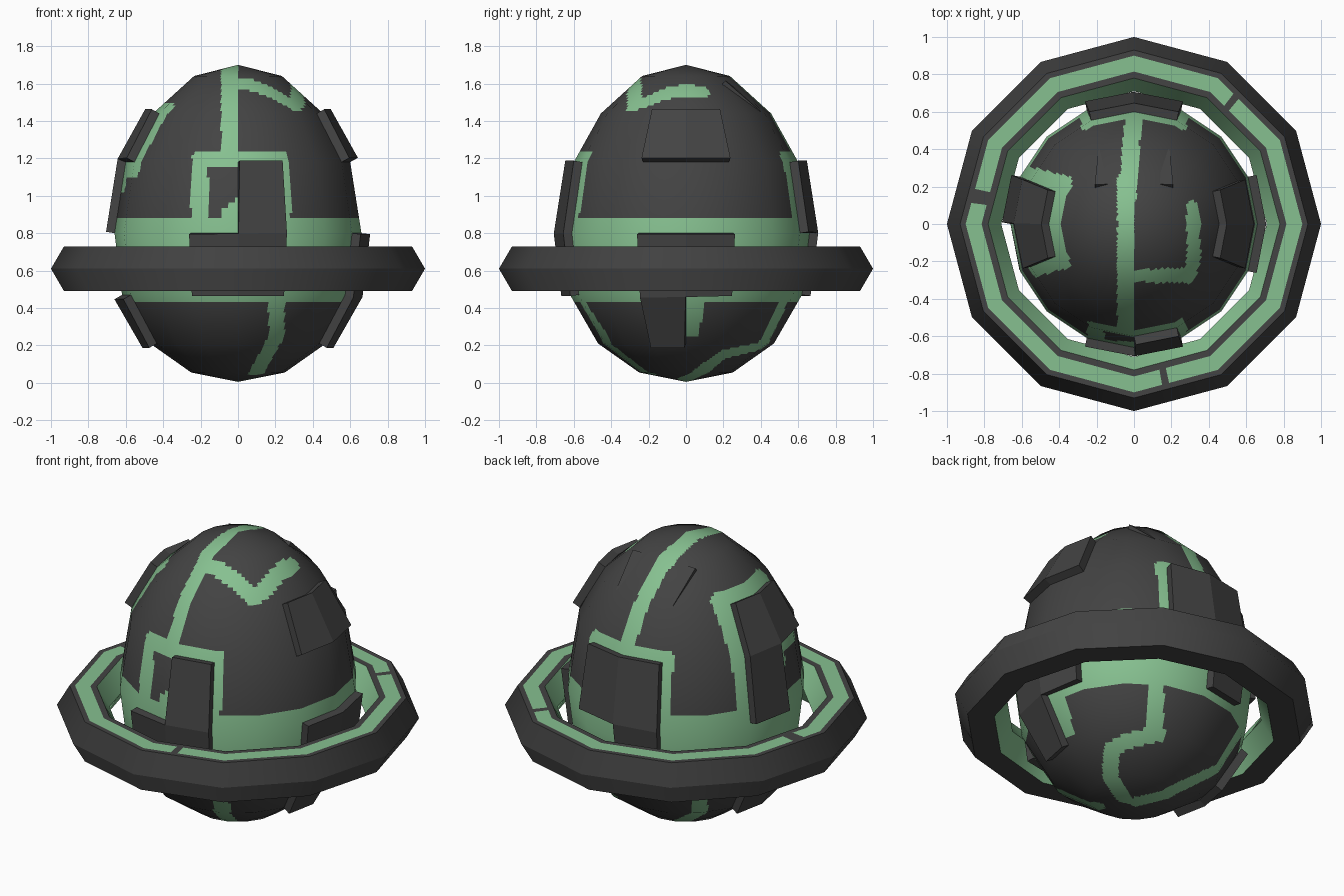
import bpy, bmesh, math
from mathutils import Vector, kdtree

if "Cube" in bpy.data.objects:
    bpy.data.objects.remove(bpy.data.objects["Cube"])


def material(name, rgb):
    m = bpy.data.materials.new(name)
    m.diffuse_color = (*rgb, 1)
    m.use_nodes = True
    m.node_tree.nodes["Principled BSDF"].inputs["Base Color"].default_value = m.diffuse_color
    return m


DARK = material("dark_grey", (0.056, 0.056, 0.056))
GREEN = material("soft_green", (0.24, 0.53, 0.28))

# egg profile: radius, height
EGG = [(0, 0.005), (.25, .055), (.47, .21), (.62, .47), (.66, .80),
       (.60, 1.18), (.455, 1.44), (.235, 1.64), (0, 1.70)]


def egg_radius(z):
    for (r0, z0), (r1, z1) in zip(EGG, EGG[1:]):
        if z <= z1:
            return r0 + (r1 - r0) * max(0, (z - z0) / (z1 - z0))
    return 0


def egg_top(r):
    for (r0, z0), (r1, z1) in zip(EGG[4:], EGG[5:]):
        if r >= r1:
            return z0 + (z1 - z0) * min(1, max(0, (r0 - r) / (r0 - r1)))
    return 1.7


def lathe(name, profile, sides, start, sub_u, sub_v, closed, is_green, normal):
    """Faceted lathe; facets are finely cut so a rule can paint them."""
    def ring_point(i, r, z):
        a = start + math.tau * i / sides
        return Vector((r * math.cos(a), r * math.sin(a), z))
    rows = []
    pairs = list(zip(profile, profile[1:] + profile[:1]))
    for (r0, z0), (r1, z1) in (pairs if closed else pairs[:-1]):
        for k in range(sub_v):
            t = k / sub_v
            rows.append((r0 + (r1 - r0) * t, z0 + (z1 - z0) * t))
    if not closed:
        rows.append(profile[-1])
    bm = bmesh.new()
    n = sides * sub_u
    grid = []
    for r, z in rows:
        grid.append([bm.verts.new(ring_point(i // sub_u, r, z).lerp(
            ring_point(i // sub_u + 1, r, z), i % sub_u / sub_u)) for i in range(n)])
    for j in range(len(rows) if closed else len(rows) - 1):
        a, b = grid[j], grid[(j + 1) % len(rows)]
        for i in range(n):
            k = (i + 1) % n
            bm.faces.new((a[i], a[k], b[k], b[i]))
    bmesh.ops.remove_doubles(bm, verts=bm.verts, dist=1e-5)
    bm.normal_update()
    for f in bm.faces:
        f.smooth = True
        f.material_index = int(is_green(f.calc_center_median(), f.normal))
    me = bpy.data.meshes.new(name)
    bm.to_mesh(me)
    bm.free()
    me.materials.append(DARK)
    me.materials.append(GREEN)
    normals = [None] * len(me.loops)
    for p in me.polygons:
        for li in p.loop_indices:
            co = me.vertices[me.loops[li].vertex_index].co
            normals[li] = normal(co, p.normal).normalized()
    me.normals_split_custom_set(normals)
    ob = bpy.data.objects.new(name, me)
    bpy.context.collection.objects.link(ob)
    return ob


# green line paths, as seen on the body from each side
PATHS = [
    ("front", [(-.045, 1.69), (-.045, 1.2)]),
    ("front", [(-.21, .85), (-.205, 1.2), (.235, 1.2), (.245, .85)]),
    ("front", [(.03, .95), (-.04, .9), (-.04, .8)]),
    ("front", [(.21, .45), (.21, .25), (.1, .05)]),
    ("top", [(-.045, -.25), (-.045, .25)]),
    ("top", [(-.04, -.28), (.3, -.28), (.325, -.2), (.32, .08)]),
    ("right", [(.03, .28), (.05, .45)]),
    ("right", [(.52, .42), (.42, .2), (.2, .15), (.07, .05), (0, .02)]),
    ("back", [(-.03, 1.66), (0, 1.2)]),
    ("back", [(-.26, .85), (-.24, 1.2), (.24, 1.2), (.26, .85)]),
    ("back", [(-.42, .45), (-.32, .2), (-.1, .04), (0, .01)]),
    ("left", [(.27, .85), (.26, 1.18), (.22, 1.46), (-.2, 1.46), (-.25, 1.15),
              (-.04, 1.14), (-.05, 1.05)]),
]


def lift(view, a, b):
    """Put a point read off one view onto the egg."""
    if view == "top":
        return Vector((a, b, egg_top(math.hypot(a, b))))
    depth = math.sqrt(max(0, egg_radius(b) ** 2 - a * a))
    return Vector({"front": (a, -depth, b), "back": (a, depth, b),
                   "right": (depth, a, b), "left": (-depth, a, b)}[view])


samples = []
for view, pts in PATHS:
    for p, q in zip(pts, pts[1:]):
        for k in range(41):
            t = k / 40
            samples.append(lift(view, p[0] + (q[0] - p[0]) * t, p[1] + (q[1] - p[1]) * t))
tree = kdtree.KDTree(len(samples))
for i, s in enumerate(samples):
    tree.insert(s, i)
tree.balance()


def body_green(c, n):
    if .43 < c.z < .885:
        return True
    h = math.hypot(c.x, c.y) or 1
    r = egg_radius(c.z)
    return tree.find((c.x / h * r, c.y / h * r, c.z))[2] < .047


def body_normal(co, n):
    half = 1.0 if co.z > .68 else .68
    return Vector((co.x / .44, co.y / .44, (co.z - .68) / half ** 2))


lathe("egg_body", EGG, 16, -math.pi / 2, 14, 14, False, body_green, body_normal)

# ring around the middle, hexagonal section with a painted track on top
RING = [(.93, .49), (1.0, .61), (.93, .73), (.9, .73), (.815, .73), (.78, .73),
        (.71, .61), (.78, .49)]
GAPS = [(-79, 1.6), (171, 2.8), (52, 1.2)]


def ring_green(c, n):
    r = math.hypot(c.x, c.y)
    if abs(n.z) < .9:
        return c.x * n.x + c.y * n.y < 0
    # flat top: compare with the facet's own apothem direction
    a = math.degrees(math.atan2(c.y, c.x))
    facet = math.radians((a % 30) - 15)
    corner_r = r * math.cos(facet) / math.cos(math.radians(15))
    gap = any(abs(a - g) < w for g, w in GAPS)
    return n.z > 0 and .815 < corner_r < .9 and not gap


def ring_normal(co, n):
    radial = Vector((co.x, co.y, 0)).normalized()
    side = radial.dot(n)
    if abs(n.z) > .9:
        return n
    if side > 0:
        return radial * .9 + Vector((0, 0, n.z * .4))
    return -radial * .87 + Vector((0, 0, n.z))


lathe("middle_ring", RING, 12, 0, 12, 1, True, ring_green, ring_normal)


def plate(name, verts, faces):
    me = bpy.data.meshes.new(name)
    me.from_pydata(verts, [], faces)
    me.materials.append(DARK)
    ob = bpy.data.objects.new(name, me)
    bpy.context.collection.objects.link(ob)
    mod = ob.modifiers.new("thickness", "SOLIDIFY")
    mod.thickness = .047
    mod.offset = 1
    return ob


def armour(name, cells):
    """Raised plate covering the given (column, row) facets of the egg."""
    index, verts, faces = {}, [], []

    def corner(u, v):
        if (u, v) not in index:
            r, z = EGG[v]
            a = -math.pi / 2 + u * math.tau / 16
            index[u, v] = len(verts)
            verts.append((r * math.cos(a), r * math.sin(a), z))
        return index[u, v]
    for u, v in cells:
        faces.append([corner(u, v), corner(u + 1, v), corner(u + 1, v + 1), corner(u, v + 1)])
    plate(name, verts, faces)


# raised plates, columns counted from the front towards the right
armour("front_plate", [(-1, 3), (0, 3), (0, 4)])
armour("right_lower_plate", [(3, 3), (4, 3), (3, 2)])
armour("right_upper_plate", [(3, 5), (4, 5)])
armour("back_plate", [(7, 4), (8, 4), (8, 3)])
armour("left_upper_plate", [(11, 5), (12, 5), (11, 4)])
armour("left_lower_plate", [(11, 2), (12, 2)])
plate("back_top_plate",
      [(-.21, .21, 1.615), (0, .22, 1.625), (.21, .21, 1.615),
       (.19, .40, 1.45), (0, .43, 1.455), (-.19, .40, 1.45)],
      [(1, 0, 5, 4), (2, 1, 4, 3)])
